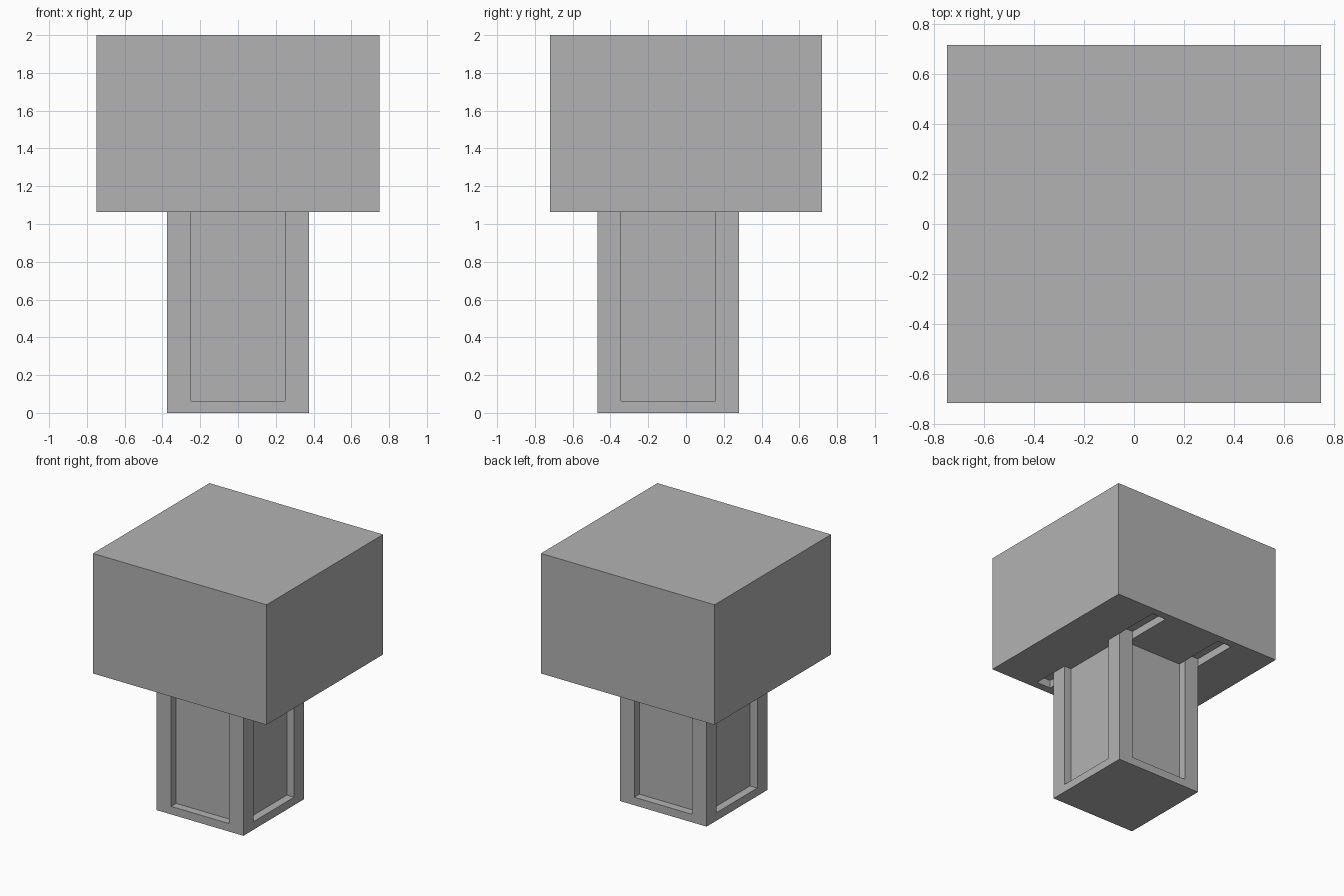
import bpy

default = bpy.data.objects.get("Cube")
if default:
    bpy.data.objects.remove(default, do_unlink=True)

U = 1 / 16          # modelling unit
PILLAR_Y = -1.5     # pillar centre, in units

gray = bpy.data.materials.new("plain_gray")
gray.use_nodes = True
color = (0.448, 0.448, 0.448, 1)
gray.diffuse_color = color
gray.node_tree.nodes["Principled BSDF"].inputs["Base Color"].default_value = color


def box(name, low, high):
    """Axis-aligned box between two corners given in units."""
    center = [(a + b) / 2 * U for a, b in zip(low, high)]
    bpy.ops.mesh.primitive_cube_add(size=1, location=center)
    obj = bpy.context.object
    obj.name = name
    obj.scale = [(b - a) * U for a, b in zip(low, high)]
    bpy.ops.object.transform_apply(location=True, rotation=False, scale=True)
    obj.data.materials.append(gray)
    return obj


def carve(target, cutters):
    """Subtract each cutter from the target, then discard it."""
    for cutter in cutters:
        cutter.hide_render = True
        mod = target.modifiers.new("carve", 'BOOLEAN')
        mod.operation = 'DIFFERENCE'
        mod.solver = 'EXACT'
        mod.object = cutter
        bpy.context.view_layer.objects.active = target
        bpy.ops.object.modifier_apply(modifier=mod.name)
        bpy.data.objects.remove(cutter, do_unlink=True)


# Pillar: corner posts reach into the cap, each side has a sunken panel
pillar = box("pillar", (-6, PILLAR_Y - 6, 0), (6, PILLAR_Y + 6, 18.5))
recesses = []
for side in (-1, 1):
    near, far = sorted((side * 5, side * 7))
    recesses.append(box("recess_x", (near, PILLAR_Y - 4, 1), (far, PILLAR_Y + 4, 20)))
    recesses.append(box("recess_y", (-4, PILLAR_Y + near, 1), (4, PILLAR_Y + far, 20)))
carve(pillar, recesses)

# Cap: wide block with shallow slots underneath, running out from the posts
cap = box("cap", (-12, -11.5, 17), (12, 11.5, 32))
slots = []
for side in (-1, 1):
    near, far = sorted((side * 4, side * 6))
    slots.append(box("slot_back", (near, PILLAR_Y + 5, 16), (far, 10.5, 18)))
    slots.append(box("slot_front", (near, -10.5, 16), (far, PILLAR_Y - 5, 18)))
carve(cap, slots)
